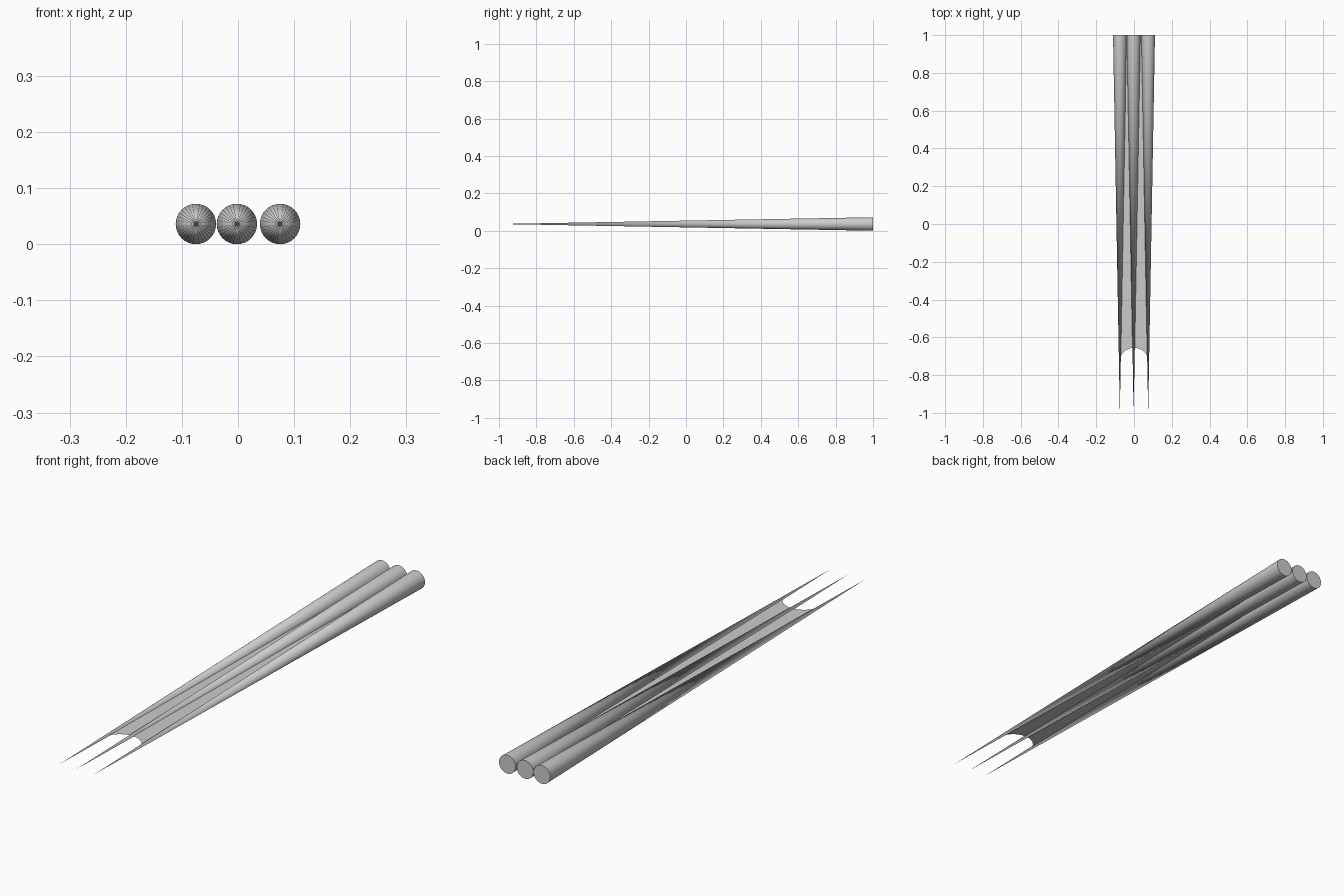
import bpy, bmesh, math

if "Cube" in bpy.data.objects:
    bpy.data.objects.remove(bpy.data.objects["Cube"])

R = 0.036   # spike base radius, also the height of the axis


def spike(name, x):
    # long cone with its point to the front and its closed base at the back
    bpy.ops.mesh.primitive_cone_add(vertices=32, radius1=R, radius2=0, depth=2,
                                    location=(x, 0, R),
                                    rotation=(math.pi / 2, 0, 0))
    ob = bpy.context.object
    ob.name = name
    bpy.ops.object.transform_apply(location=False, rotation=True, scale=False)
    bpy.ops.object.shade_smooth_by_angle(angle=math.radians(30))
    return ob


# three tapered spikes side by side
for name, x in (("left_spike", -0.075), ("middle_spike", -0.002), ("right_spike", 0.075)):
    spike(name, x)

# thin flat web joining the spikes, with a concave arc along its front edge
half = 0.075
arc = [(-half * math.cos(math.pi * i / 10),
        -0.725 + 0.07 * math.sin(math.pi * i / 10)) for i in range(11)]
bm = bmesh.new()
front = [bm.verts.new((x, y, R)) for x, y in arc]
back = [bm.verts.new((x, 1.0, R)) for x, y in arc]
for i in range(len(arc) - 1):
    bm.faces.new((front[i], front[i + 1], back[i + 1], back[i]))
mesh = bpy.data.meshes.new("web")
bm.to_mesh(mesh)
bm.free()
bpy.context.collection.objects.link(bpy.data.objects.new("web", mesh))
